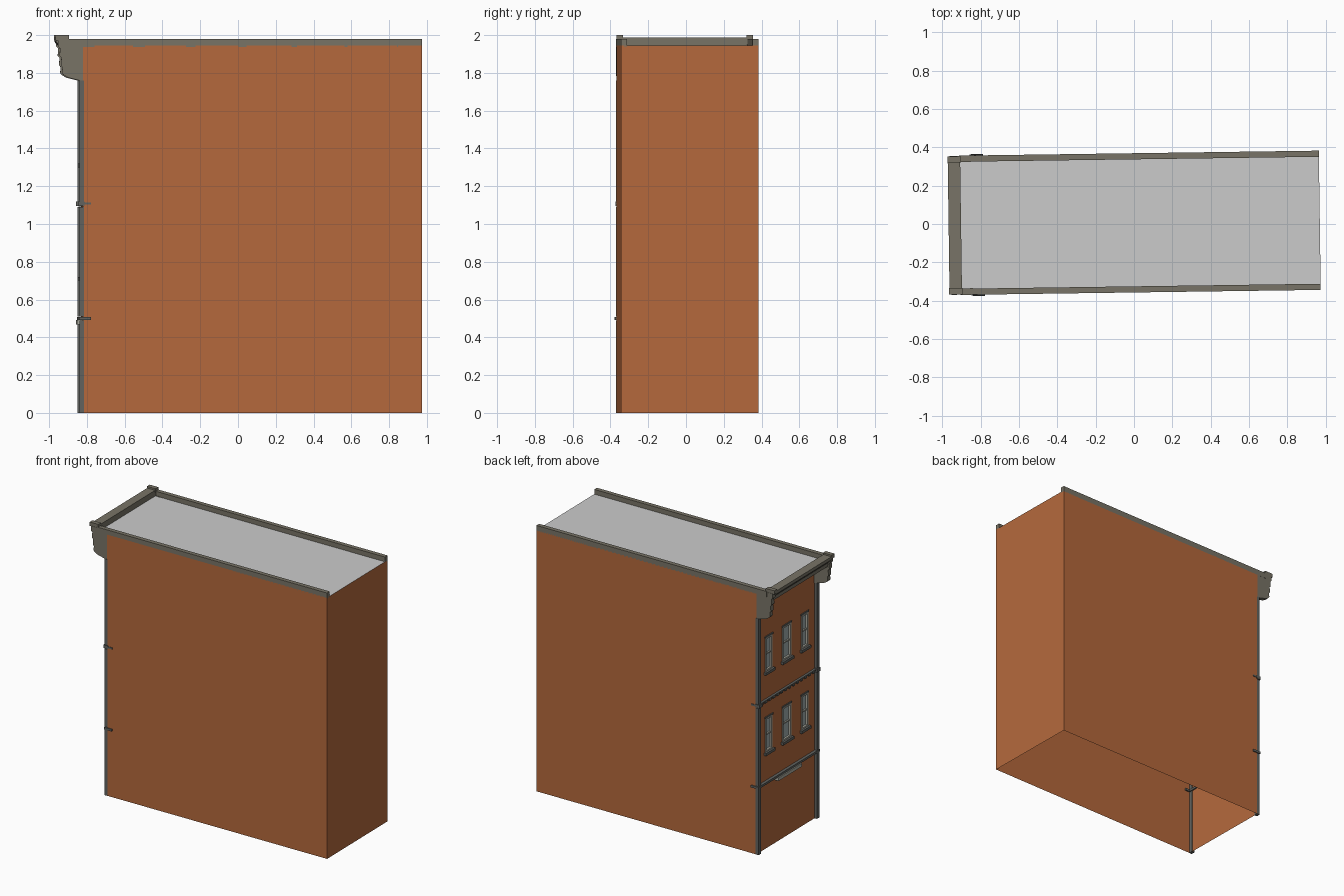
import bpy, bmesh, math

if "Cube" in bpy.data.objects:
    bpy.data.objects.remove(bpy.data.objects["Cube"])

ROT, OFF_Y = 0.0139, 0.006        # the whole building is turned very slightly
XF, XB, HW, ROOF = -0.825, 0.97, 0.3635, 1.945


def material(name, rgb):
    m = bpy.data.materials.new(name)
    m.diffuse_color = (*rgb, 1)
    m.use_nodes = True
    m.node_tree.nodes["Principled BSDF"].inputs["Base Color"].default_value = m.diffuse_color
    return m


BRICK = material("brick", (0.46, 0.14, 0.045))
STONE = material("stone", (0.19, 0.175, 0.135))
TRIM = material("trim", (0.12, 0.125, 0.115))
FRAME = material("frame", (0.42, 0.42, 0.36))
GLASS = material("glass", (0.36, 0.42, 0.42))


def finish(name, bm, mat=None, recalc=True):
    bmesh.ops.remove_doubles(bm, verts=bm.verts, dist=1e-5)
    if recalc:
        bmesh.ops.recalc_face_normals(bm, faces=bm.faces)
    me = bpy.data.meshes.new(name)
    bm.to_mesh(me)
    bm.free()
    ob = bpy.data.objects.new(name, me)
    bpy.context.collection.objects.link(ob)
    ob.rotation_euler.z = ROT
    ob.location.y = OFF_Y
    if mat:
        me.materials.append(mat)
    return ob


def add_box(bm, x0, x1, y0, y1, z0, z1):
    vs = bmesh.ops.create_cube(bm, size=1)["verts"]
    for v in vs:
        v.co.x = x0 if v.co.x < 0 else x1
        v.co.y = y0 if v.co.y < 0 else y1
        v.co.z = z0 if v.co.z < 0 else z1


def boxes(name, dims, mat):
    bm = bmesh.new()
    for d in dims:
        add_box(bm, *d)
    return finish(name, bm, mat)


def add_profile(bm, pts, y0, y1):
    """Extrude an (x, z) outline along y."""
    f = bm.faces.new([bm.verts.new((x, y0, z)) for x, z in pts])
    new = bmesh.ops.extrude_face_region(bm, geom=[f])["geom"]
    for v in new:
        if isinstance(v, bmesh.types.BMVert):
            v.co.y = y1


def quad(bm, *pts):
    bm.faces.new([bm.verts.new(p) for p in pts])


# window centres with half widths, and the two storeys' opening heights
COLS = [(-0.215, 0.042), (0.0, 0.052), (0.215, 0.042)]
ROWS = [(0.72, 0.97), (1.32, 1.57)]

# brick shell: side and rear walls, open underneath, front wall with openings
bm = bmesh.new()
quad(bm, (XF, -HW, 0), (XB, -HW, 0), (XB, -HW, ROOF), (XF, -HW, ROOF))
quad(bm, (XB, HW, 0), (XF, HW, 0), (XF, HW, ROOF), (XB, HW, ROOF))
quad(bm, (XB, -HW, 0), (XB, HW, 0), (XB, HW, ROOF), (XB, -HW, ROOF))
ys = [-HW] + [c + s * w for c, w in COLS for s in (-1, 1)] + [HW]
zs = [0] + [z for r in ROWS for z in r] + [ROOF]
for i in range(len(ys) - 1):
    for j in range(len(zs) - 1):
        if i % 2 and j % 2:
            continue
        quad(bm, (XF, ys[i + 1], zs[j]), (XF, ys[i], zs[j]),
             (XF, ys[i], zs[j + 1]), (XF, ys[i + 1], zs[j + 1]))
finish("brick_walls", bm, BRICK, recalc=False)

# flat roof sheet
bm = bmesh.new()
quad(bm, (-0.91, -HW, ROOF), (XB, -HW, ROOF), (XB, HW, ROOF), (-0.91, HW, ROOF))
finish("roof", bm, recalc=False)

# parapets along both long sides
boxes("parapets", [(-0.91, XB, min(s * HW, s * (HW - 0.032)),
                    max(s * HW, s * (HW - 0.032)), 1.938, 1.98) for s in (-1, 1)], STONE)

# windows: glass, frame, meeting rail, lintel and sill
glass, frames, trims = [], [], []
for z0, z1 in ROWS:
    for c, w in COLS:
        a, b, t = c - w, c + w, 0.011
        zm = (z0 + z1) / 2
        glass.append((XF + 0.012, XF + 0.016, a, b, z0, z1))
        frames += [(XF - 0.004, XF + 0.014, a, a + t, z0, z1),
                   (XF - 0.004, XF + 0.014, b - t, b, z0, z1),
                   (XF - 0.003, XF + 0.014, a + t, b - t, z0, z0 + t),
                   (XF - 0.003, XF + 0.014, a + t, b - t, z1 - t, z1),
                   (XF + 0.002, XF + 0.014, a + t, b - t, zm - 0.005, zm + 0.005)]
        trims += [(XF - 0.018, XF + 0.01, a - 0.014, b + 0.014, z0 - 0.02, z0),
                  (XF - 0.007, XF + 0.01, a - 0.005, b + 0.005, z1, z1 + 0.012)]
boxes("window_glass", glass, GLASS)
boxes("window_frames", frames, FRAME)
boxes("window_sills_and_lintels", trims, TRIM)

# corner pilasters, broken by the two string courses
pil = []
for s in (-1, 1):
    y0, y1 = sorted((s * (HW + 0.001), s * (HW - 0.028)))
    for z0, z1 in [(0, 0.49), (0.51, 1.09), (1.12, 1.76)]:
        pil.append((XF - 0.02, XF + 0.004, y0, y1, z0, z1))
boxes("corner_pilasters", pil, TRIM)

# lower string course, returning a little round each side
low = [(XF - 0.022, XF + 0.01, -HW - 0.008, HW + 0.008, 0.492, 0.508)]
low += [(XF + 0.008, XF + 0.042, min(s * (HW + 0.008), s * (HW - 0.01)),
         max(s * (HW + 0.008), s * (HW - 0.01)), 0.492, 0.508) for s in (-1, 1)]
boxes("lower_string_course", low, TRIM)

# upper string course with a row of small dentils and corner blocks
up = [(XF - 0.018, XF + 0.01, -HW, HW, 1.107, 1.117)]
for s in (-1, 1):
    y0, y1 = sorted((s * (HW + 0.004), s * (HW - 0.034)))
    up.append((XF - 0.028, XF + 0.008, y0, y1, 1.095, 1.119))
    y0, y1 = sorted((s * (HW + 0.004), s * (HW - 0.01)))
    up.append((XF + 0.006, XF + 0.042, y0, y1, 1.102, 1.114))
n = 14
for i in range(n):
    y = -0.31 + 0.62 * i / (n - 1)
    up.append((XF - 0.014, XF + 0.005, y - 0.011, y + 0.011, 1.092, 1.108))
boxes("upper_string_course", up, TRIM)

# plain board under the lower course
boxes("shopfront_board", [(XF - 0.03, XF + 0.004, -0.14, 0.14, 0.468, 0.492)], FRAME)

# end brackets of the cornice, with a ribbed sloping front
outline = [(XF, 1.755), (-0.905, 1.775), (-0.93, 1.79), (-0.937, 1.80), (-0.934, 1.83),
           (-0.943, 1.84), (-0.940, 1.88), (-0.950, 1.89), (-0.947, 1.93),
           (-0.958, 1.94), (-0.957, 1.975), (-0.90, 1.975), (-0.90, 1.95), (XF, 1.943)]
bm = bmesh.new()
for s in (-1, 1):
    add_profile(bm, outline, s * (HW - 0.001), s * (HW - 0.034))
    y0, y1 = sorted((s * (HW - 0.003), s * (HW - 0.036)))
    add_box(bm, -0.97, -0.90, y0, y1, 1.972, 2.0)
finish("cornice_end_brackets", bm, STONE)

# cornice running between the brackets
bm = bmesh.new()
add_profile(bm, [(XF, 1.87), (-0.87, 1.88), (-0.88, 1.895), (-0.935, 1.905), (-0.94, 1.935),
                 (-0.955, 1.95), (-0.968, 1.965), (-0.968, 1.988), (-0.903, 1.988),
                 (-0.903, 1.943), (XF, 1.943)], -HW + 0.03, HW - 0.03)
finish("cornice", bm, STONE)
